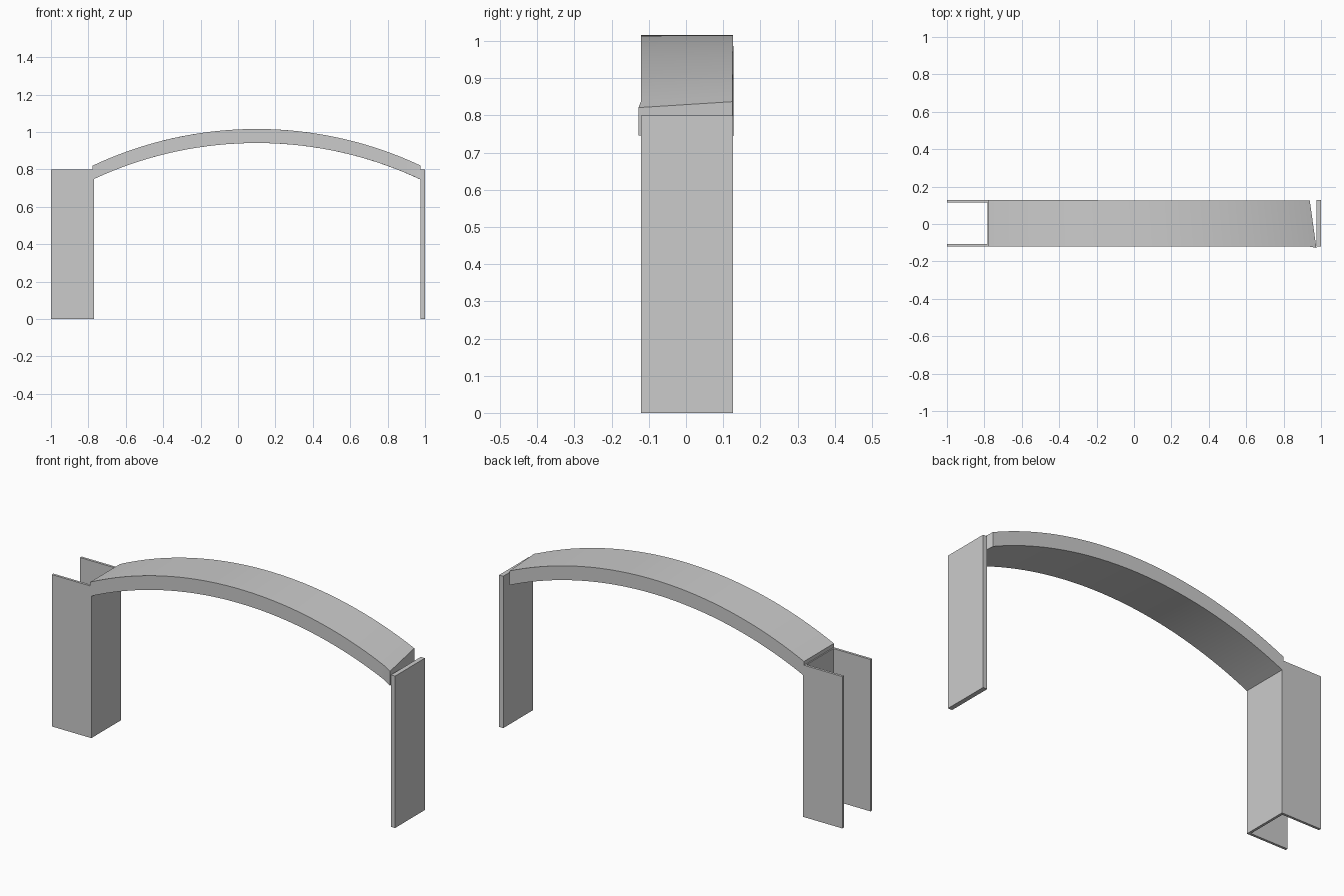
import bpy, math

if "Cube" in bpy.data.objects:
    bpy.data.objects.remove(bpy.data.objects["Cube"])


def make_object(name, verts, faces):
    mesh = bpy.data.meshes.new(name)
    mesh.from_pydata(verts, [], faces)
    mesh.update()
    obj = bpy.data.objects.new(name, mesh)
    bpy.context.collection.objects.link(obj)
    return obj


def make_post(name, outline, height):
    # outline is counter-clockwise seen from above
    n = len(outline)
    verts = [(x, y, z) for z in (0, height) for x, y in outline]
    faces = [tuple(range(n))[::-1], tuple(range(n, 2 * n))]
    faces += [(i, (i + 1) % n, n + (i + 1) % n, n + i) for i in range(n)]
    return make_object(name, verts, faces)


FRONT, BACK, HEIGHT = -0.121, 0.127, 0.8

# U-shaped channel post, open to the left
make_post("channel_post", [
    (-1, FRONT), (-0.77, FRONT), (-0.77, BACK), (-1, BACK),
    (-1, BACK - 0.013), (-0.783, BACK - 0.013),
    (-0.783, FRONT + 0.013), (-1, FRONT + 0.013)], HEIGHT)

# Flat plate post on the right
make_post("plate_post", [
    (0.976, FRONT), (1, FRONT), (1, BACK), (0.976, BACK)], HEIGHT)

# Arched beam with a slanted right end
CENTRE, HALF, RISE, DEPTH, TOP = 0.1, 0.875, 0.195, 0.075, 1.016
RADIUS = (HALF ** 2 + RISE ** 2) / (2 * RISE)
STEPS = 48


def arch_z(x):
    return TOP - RADIUS + math.sqrt(RADIUS ** 2 - (x - CENTRE) ** 2)


verts, faces = [], []
for i in range(STEPS + 1):
    t = i / STEPS
    xf = -0.777 + 1.752 * t
    xb = -0.777 + 1.717 * t
    yf = -0.128 if i == STEPS else FRONT
    yb = 0.128 - 0.003 * t
    verts += [(xf, yf, arch_z(xf) - DEPTH), (xb, yb, arch_z(xb) - DEPTH),
              (xb, yb, arch_z(xb)), (xf, yf, arch_z(xf))]
for i in range(STEPS):
    a, b = 4 * i, 4 * i + 4
    faces += [(a + k, a + (k + 1) % 4, b + (k + 1) % 4, b + k) for k in range(4)]
faces += [(3, 2, 1, 0), tuple(4 * STEPS + k for k in range(4))]
# Flip so that normals face outward
beam = make_object("arched_beam", verts, [f[::-1] for f in faces])

import bmesh
bm = bmesh.new()
bm.from_mesh(beam.data)
bmesh.ops.recalc_face_normals(bm, faces=bm.faces)
bm.to_mesh(beam.data)
bm.free()

bpy.context.view_layer.objects.active = beam
beam.select_set(True)
bpy.ops.object.shade_smooth_by_angle(angle=math.radians(30))
